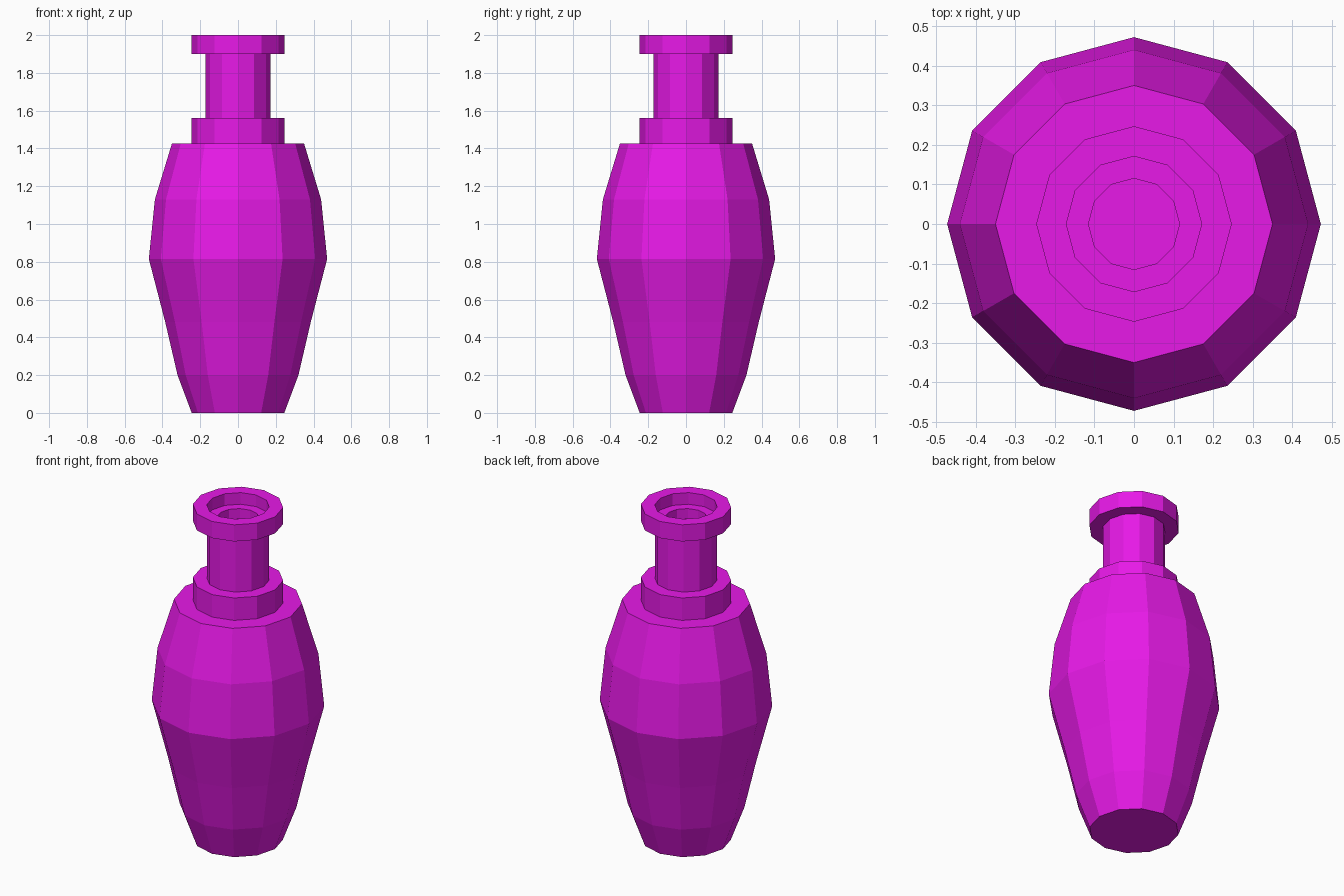
import bpy, bmesh, math

if "Cube" in bpy.data.objects:
    bpy.data.objects.remove(bpy.data.objects["Cube"])

SIDES = 12
mat = bpy.data.materials.new("magenta")
mat.diffuse_color = (0.8, 0.01, 0.8, 1)
mat.use_nodes = True
mat.node_tree.nodes["Principled BSDF"].inputs["Base Color"].default_value = mat.diffuse_color


def lathe(name, profile):
    """Revolve an (r, z) profile into a flat-faced 12-sided solid."""
    bm = bmesh.new()
    rings = []
    for r, z in profile:
        if r == 0:
            rings.append([bm.verts.new((0, 0, z))] * SIDES)
        else:
            rings.append([bm.verts.new((r * math.cos(2 * math.pi * i / SIDES),
                                        r * math.sin(2 * math.pi * i / SIDES), z))
                          for i in range(SIDES)])
    for a, b in zip(rings, rings[1:]):
        for i in range(SIDES):
            j = (i + 1) % SIDES
            bm.faces.new(list(dict.fromkeys((a[i], a[j], b[j], b[i]))))
    bmesh.ops.recalc_face_normals(bm, faces=bm.faces)
    me = bpy.data.meshes.new(name)
    bm.to_mesh(me)
    bm.free()
    me.materials.append(mat)
    ob = bpy.data.objects.new(name, me)
    bpy.context.collection.objects.link(ob)


# one continuous skin: body, shoulder collar, neck, lip and recessed mouth
lathe("bottle", [
    (0, 0), (0.245, 0), (0.32, 0.2), (0.385, 0.48), (0.472, 0.815),
    (0.44, 1.13), (0.35, 1.425),
    (0.247, 1.425), (0.247, 1.56),
    (0.171, 1.56), (0.171, 1.9),
    (0.247, 1.9), (0.247, 2.0),
    (0.171, 2.0), (0.171, 1.93),
    (0.115, 1.93), (0.115, 1.87), (0, 1.87)])
